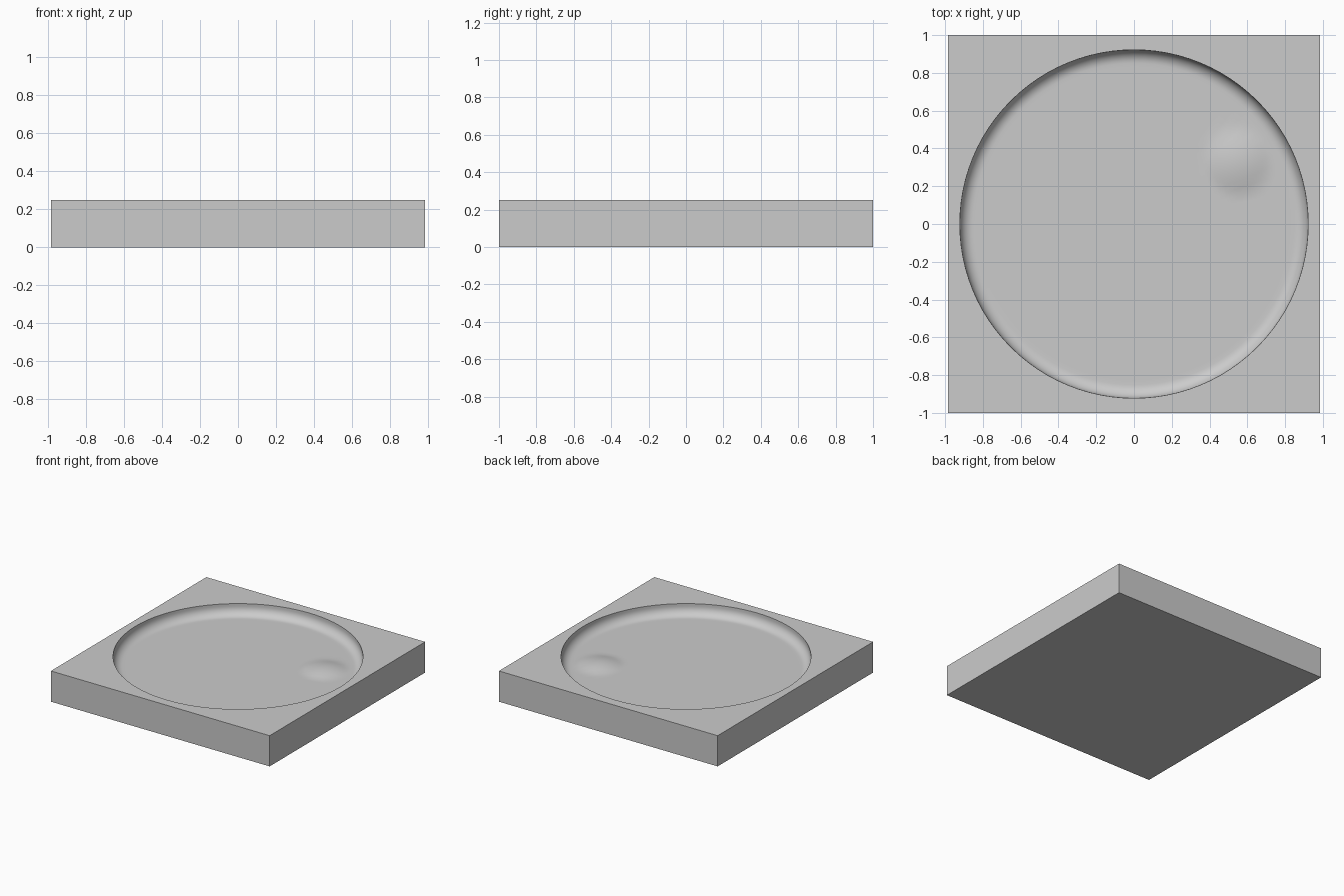
import bpy, bmesh
from math import sin, cos, pi, hypot, radians

cube = bpy.data.objects.get("Cube")
if cube:
    bpy.data.objects.remove(cube, do_unlink=True)

HALF_X, HALF_Y, HEIGHT = 0.985, 1.0, 0.25
RIM, DEPTH, FILLET = 0.922, 0.09, 0.07
BUMP_X, BUMP_Y, BUMP_R, BUMP_H = 0.55, 0.33, 0.18, 0.027
SEGMENTS, FLOOR_RINGS, FILLET_STEPS = 96, 36, 8
FLOOR = HEIGHT - DEPTH
ANGLES = [2 * pi * i / SEGMENTS for i in range(SEGMENTS)]


def floor_height(x, y):
    """Flat floor with one low domed mound."""
    d = hypot(x - BUMP_X, y - BUMP_Y) / BUMP_R
    return FLOOR + BUMP_H * max(0, 1 - d * d) ** 1.25


def circle(radius, z=None):
    points = [(radius * cos(a), radius * sin(a)) for a in ANGLES]
    return [(x, y, floor_height(x, y) if z is None else z) for x, y in points]


def rectangle(z):
    """Outline of the block with one point for each spoke."""
    points = []
    for a in ANGLES:
        k = max(abs(cos(a)), abs(sin(a)))
        points.append((HALF_X * cos(a) / k, HALF_Y * sin(a) / k, z))
    return points


# Rings from the dish centre out over the rim and down the block sides
inner = RIM - FILLET
rings = [circle(inner * i / FLOOR_RINGS) for i in range(1, FLOOR_RINGS + 1)]
for i in range(1, FILLET_STEPS + 1):
    t = pi / 2 * i / FILLET_STEPS
    rings.append(circle(inner + FILLET * sin(t), FLOOR + FILLET * (1 - cos(t))))
rings += [circle(RIM, HEIGHT), rectangle(HEIGHT), rectangle(0)]

bm = bmesh.new()
loops = [[bm.verts.new(p) for p in ring] for ring in rings]
centre = bm.verts.new((0, 0, FLOOR))
for i in range(SEGMENTS):
    j = (i + 1) % SEGMENTS
    bm.faces.new((centre, loops[0][i], loops[0][j]))
    for a, b in zip(loops, loops[1:]):
        bm.faces.new((a[i], b[i], b[j], a[j]))
bm.faces.new(reversed(loops[-1]))
bmesh.ops.recalc_face_normals(bm, faces=bm.faces)

mesh = bpy.data.meshes.new("dished_block")
bm.to_mesh(mesh)
bm.free()
block = bpy.data.objects.new("dished_block", mesh)
bpy.context.collection.objects.link(block)

# Plain grey material
grey = bpy.data.materials.new("light_grey")
grey.use_nodes = True
grey.diffuse_color = (0.6, 0.6, 0.6, 1)
grey.node_tree.nodes["Principled BSDF"].inputs["Base Color"].default_value = (0.6, 0.6, 0.6, 1)
mesh.materials.append(grey)

# Smooth dish, crisp block edges
bpy.ops.object.select_all(action="DESELECT")
block.select_set(True)
bpy.context.view_layer.objects.active = block
bpy.ops.object.shade_smooth_by_angle(angle=radians(30))
